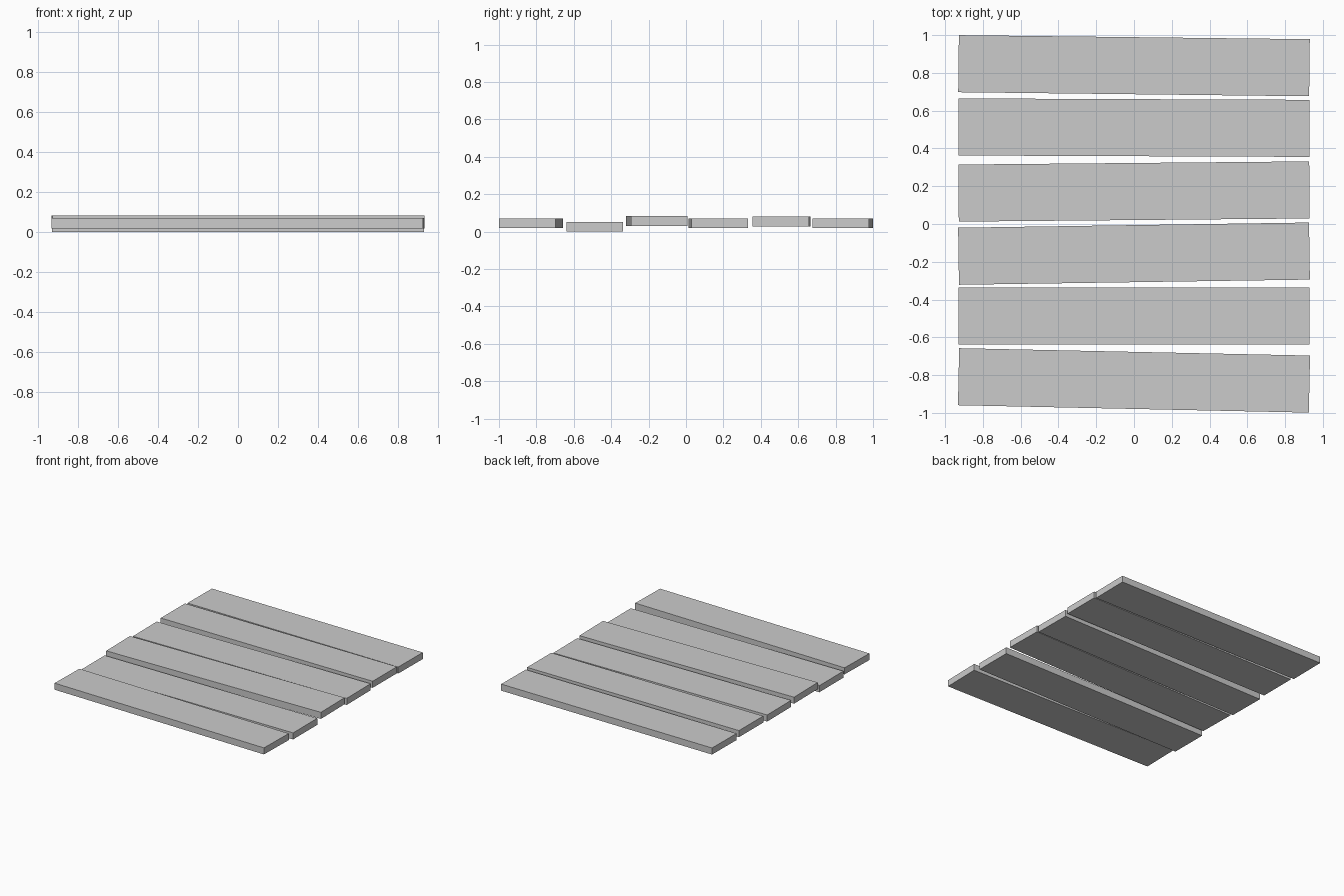
import bpy
from mathutils import Matrix

default_cube = bpy.data.objects.get("Cube")
if default_cube:
    bpy.data.objects.remove(default_cube, do_unlink=True)

# Single flat grey
grey = bpy.data.materials.new("plain_grey")
grey.use_nodes = True
colour = (0.6, 0.6, 0.6, 1)
grey.diffuse_color = colour
grey.node_tree.nodes["Principled BSDF"].inputs["Base Color"].default_value = colour

LENGTH, WIDTH, THICK = 1.858, 0.302, 0.052


def plank(name, y, bottom, turn):
    """One straight board, slightly turned and lifted."""
    bpy.ops.mesh.primitive_cube_add(size=1, location=(0, y, bottom + THICK / 2),
                                    rotation=(0, 0, turn))
    board = bpy.context.object
    board.name = name
    board.data.transform(Matrix.Diagonal((LENGTH, WIDTH, THICK, 1)))
    board.data.materials.append(grey)


# Loose row of boards, front to back: y, underside height, turn
boards = [
    (-0.828, 0.018, -0.021),
    (-0.488, 0.000, 0.000),
    (-0.157, 0.031, 0.0148),
    (0.172, 0.018, 0.009),
    (0.510, 0.028, -0.004),
    (0.838, 0.018, -0.0115),
]
for i, (y, bottom, turn) in enumerate(boards, 1):
    plank(f"plank_{i}", y, bottom, turn)
